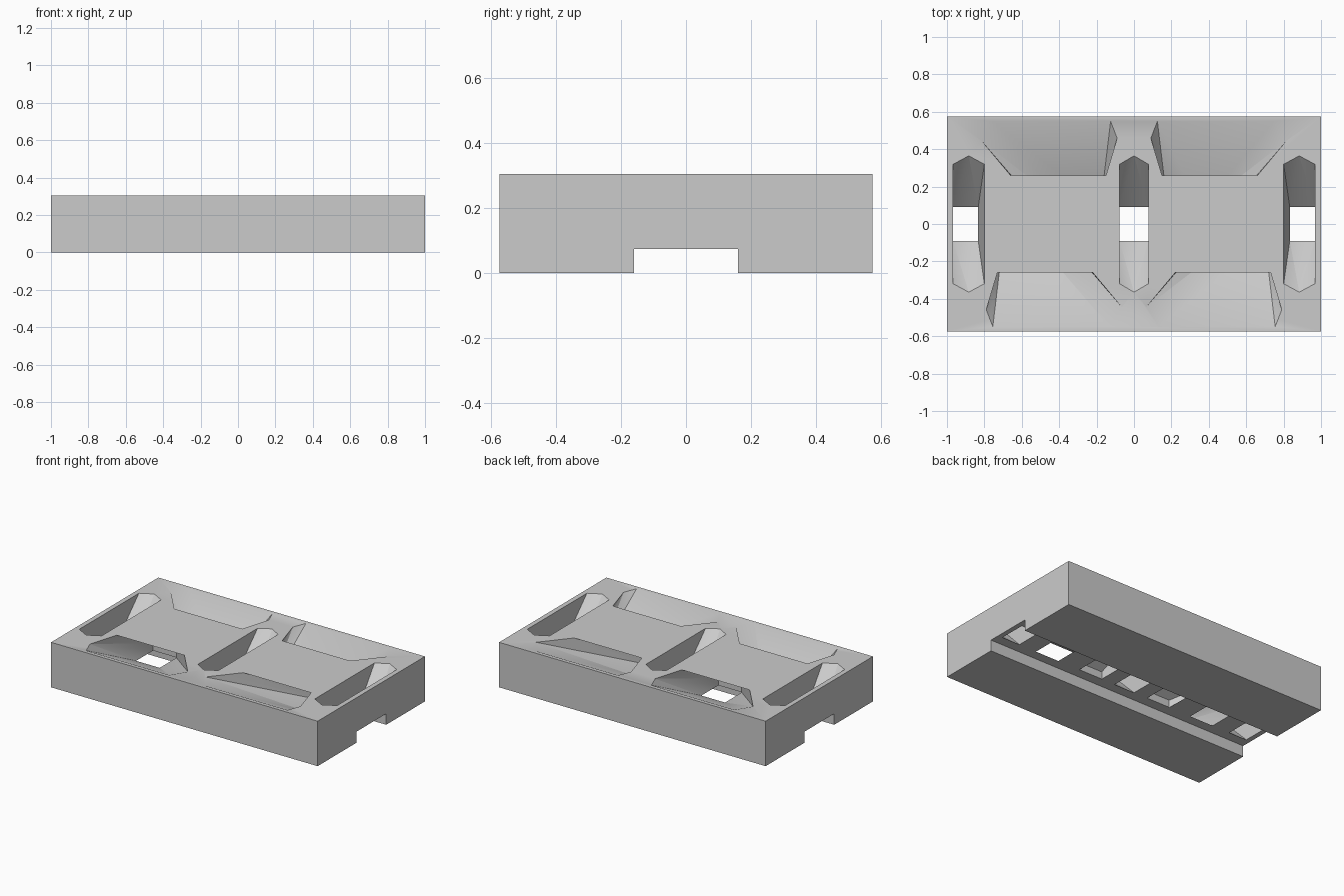
import bpy, bmesh, math

cube = bpy.data.objects.get("Cube")
if cube:
    bpy.data.objects.remove(cube, do_unlink=True)

HEIGHT, CEILING = 0.305, 0.075   # block top and underside channel ceiling
TOP, LOW = HEIGHT + 0.0005, CEILING - 0.001

grey = bpy.data.materials.new("plain grey")
grey.use_nodes = True
grey.diffuse_color = (0.6, 0.6, 0.6, 1)
grey.node_tree.nodes["Principled BSDF"].inputs["Base Color"].default_value = (0.6, 0.6, 0.6, 1)


def hull(name, points):
    """Convex solid around a few points."""
    bm = bmesh.new()
    for p in points:
        bm.verts.new(p)
    res = bmesh.ops.convex_hull(bm, input=bm.verts)
    spare = {g for g in res["geom_interior"] if isinstance(g, bmesh.types.BMVert)}
    bmesh.ops.delete(bm, geom=list(spare), context='VERTS')
    bmesh.ops.dissolve_limit(bm, angle_limit=0.01, verts=bm.verts, edges=bm.edges)
    bmesh.ops.recalc_face_normals(bm, faces=bm.faces)
    mesh = bpy.data.meshes.new(name)
    bm.to_mesh(mesh)
    bm.free()
    mesh.materials.append(grey)
    obj = bpy.data.objects.new(name, mesh)
    bpy.context.collection.objects.link(obj)
    return obj


def box(name, x, y, z0, z1):
    return hull(name, [(sx * x, sy * y, z) for sx in (-1, 1) for sy in (-1, 1) for z in (z0, z1)])


def slot(name, x0, x1, low0, low1):
    """Pointed slot that narrows down to a square opening."""
    top = [(x, s * 0.32, TOP) for x in (x0, x1) for s in (-1, 1)]
    tips = [((x0 + x1) / 2, s * 0.365, TOP) for s in (-1, 1)]
    low = [(x, s * 0.09, LOW) for x in (low0, low1) for s in (-1, 1)]
    return hull(name, top + tips + low)


def scoop(name, side, turn):
    """Slanted scoop running from a long edge down under the middle of the top."""
    rim = [(0.22, -0.26), (0.73, -0.26), (0.79, -0.46), (0.755, -0.55), (0.13, -0.55), (0.065, -0.445)]
    pts = [(x, y, TOP) for x, y in rim]
    pts += [(x, y, LOW) for x in (0.525, 0.70) for y in (-0.09, 0.09)]
    pts += [(x, 0.09, 0.125) for x in (0.525, 0.70)]
    if turn:                     # half turn about the middle of one panel
        pts = [(0.88 - x, -y, z) for x, y, z in pts]
    return hull(name, [(side * x, y, z) for x, y, z in pts])


# Solid block and everything that is cut from it
block = box("slotted_block", 1.0, 0.575, 0, HEIGHT)
cutters = [box("channel_cutter", 1.1, 0.16, -0.1, CEILING),
           slot("middle_slot_cutter", -0.077, 0.077, -0.077, 0.077)]
for side in (-1, 1):
    cutters.append(slot("end_slot_cutter", side * 0.80, side * 0.967, side * 0.833, side * 0.967))
    for turn in (False, True):
        cutters.append(scoop("scoop_cutter", side, turn))

bpy.context.view_layer.objects.active = block
for cutter in cutters:
    mod = block.modifiers.new("cut", 'BOOLEAN')
    mod.operation = 'DIFFERENCE'
    mod.solver = 'EXACT'
    mod.object = cutter
    bpy.ops.object.modifier_apply(modifier=mod.name)
    bpy.data.objects.remove(cutter, do_unlink=True)

# Soft shading over shallow bends, crisp elsewhere
bpy.ops.object.select_all(action='DESELECT')
block.select_set(True)
bpy.ops.object.shade_smooth_by_angle(angle=math.radians(30))
